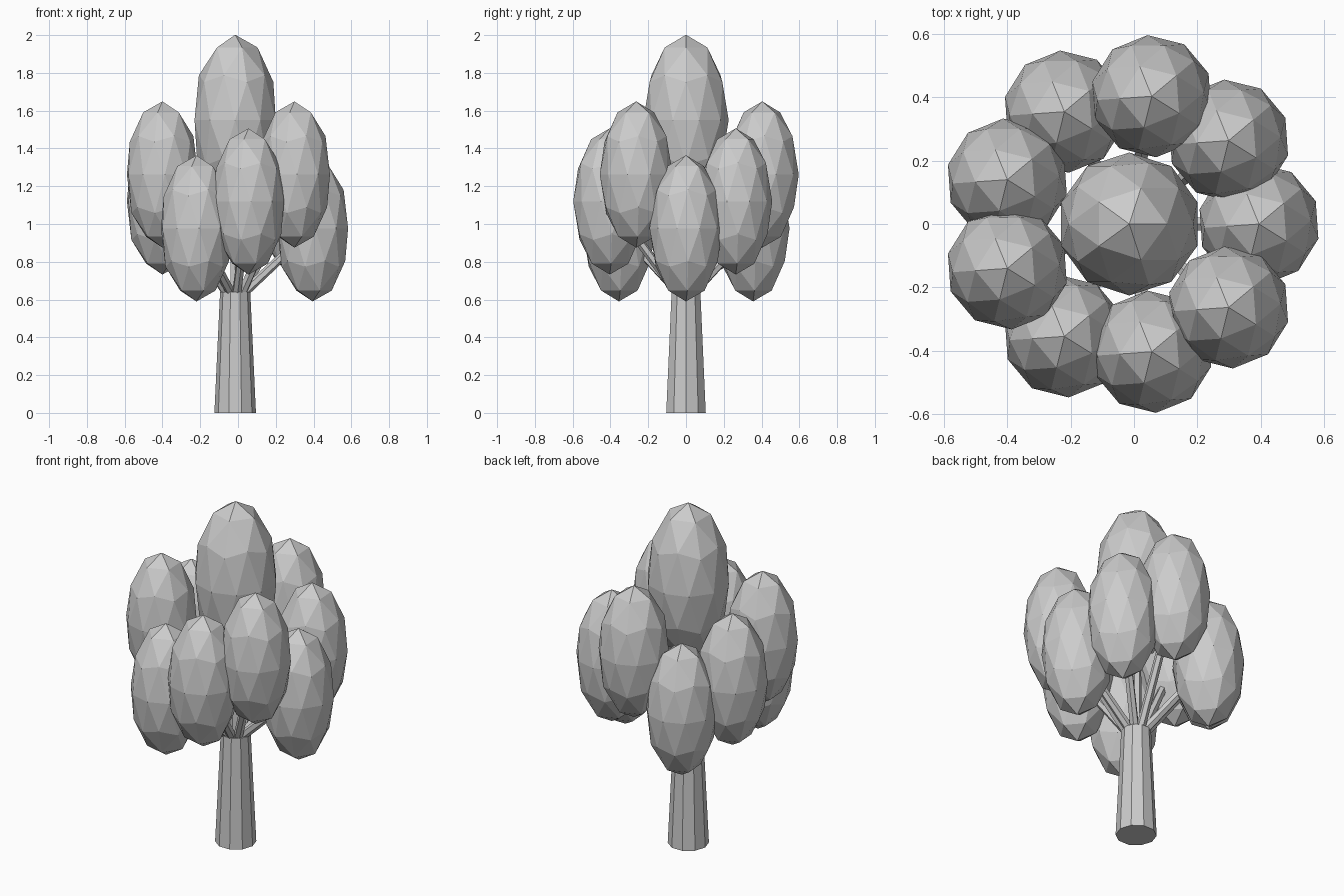
import bpy
from math import cos, sin, radians
from mathutils import Vector

cube = bpy.data.objects.get("Cube")
if cube:
    bpy.data.objects.remove(cube, do_unlink=True)

gray = bpy.data.materials.new("light gray")
gray.use_nodes = True
color = (0.6, 0.6, 0.6, 1)
gray.diffuse_color = color
gray.node_tree.nodes["Principled BSDF"].inputs["Base Color"].default_value = color

AXIS_X = -0.015  # trunk axis
RING = 0.41      # distance of outer clusters from the axis
TRUNK_TOP = 0.64


def finish(name):
    obj = bpy.context.object
    obj.name = name
    obj.data.materials.append(gray)
    return obj


def foliage(name, center, radius, turn=0):
    # faceted ball stretched to twice its width
    bpy.ops.mesh.primitive_ico_sphere_add(
        subdivisions=2, radius=radius, location=center, rotation=(0, 0, radians(turn)))
    finish(name).scale.z = 2


def tapered_rod(name, start, end, r1, r2, sides, turn=0):
    axis = end - start
    bpy.ops.mesh.primitive_cone_add(
        vertices=sides, radius1=r1, radius2=r2, depth=axis.length, location=(start + end) / 2)
    obj = finish(name)
    obj.rotation_euler = axis.to_track_quat('Z', 'Y').to_euler()
    if turn:
        obj.rotation_euler.z = radians(turn)


# Trunk with corners on the x axis
tapered_rod("trunk", Vector((AXIS_X, 0, 0)), Vector((AXIS_X, 0, TRUNK_TOP)),
            0.11, 0.08, 10, turn=18)

# Crown and the branch below it
foliage("crown_foliage", (AXIS_X, 0, 1.55), 0.226)
tapered_rod("center_branch", Vector((AXIS_X, 0, 0.6)), Vector((AXIS_X, 0, 1.4)),
            0.03, 0.025, 6)

# Nine outer clusters stepping up through three heights, each on its own branch
for i in range(9):
    a = radians(40 * i)
    out = Vector((cos(a), sin(a), 0))
    center = Vector((AXIS_X, 0, 0.977 + 0.1425 * (i % 3))) + out * RING
    foliage(f"outer_foliage_{i + 1}", center, 0.1935, turn=40)
    root = Vector((AXIS_X, 0, TRUNK_TOP)) + out * 0.05
    tapered_rod(f"branch_{i + 1}", root, center, 0.025, 0.022, 6)
